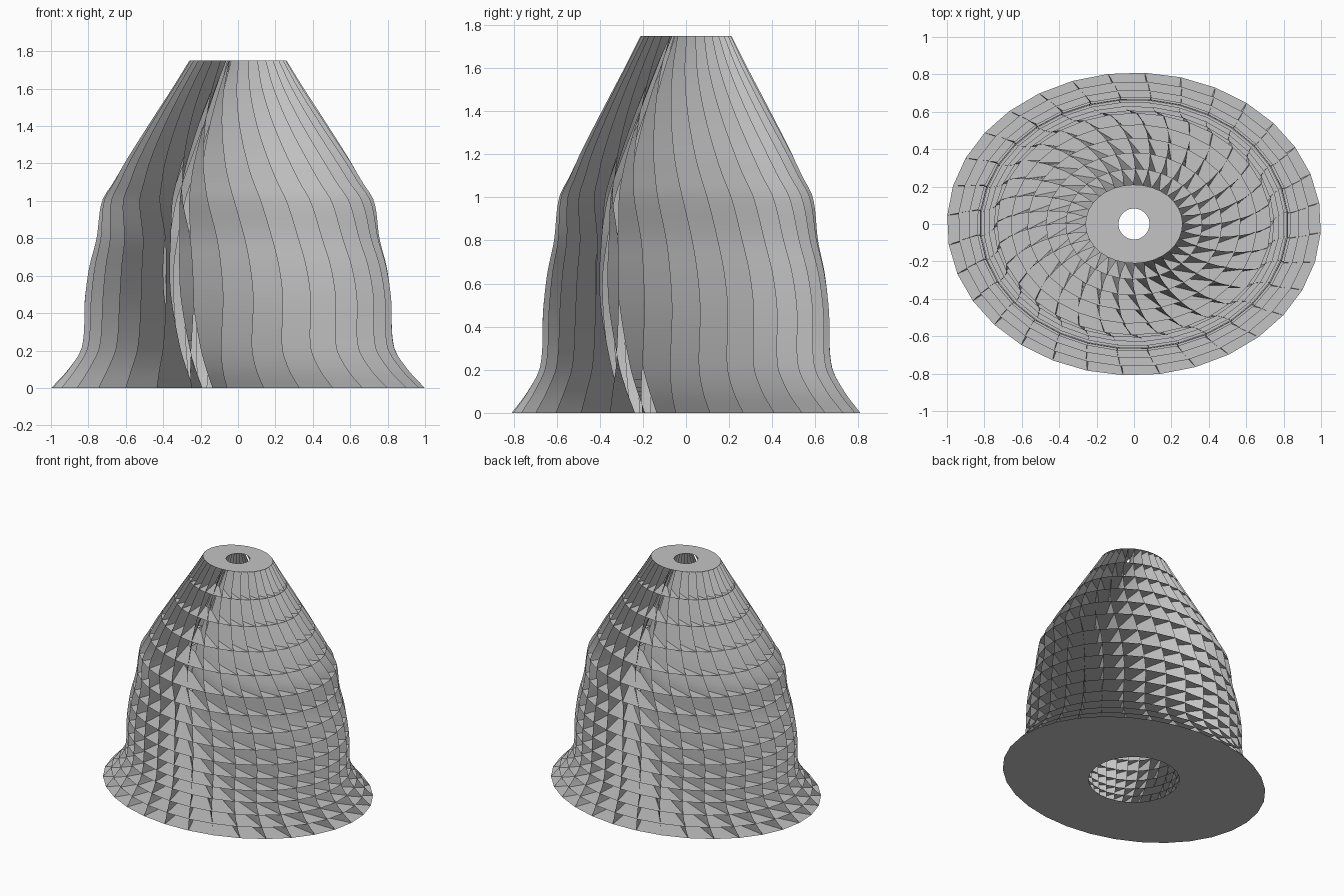
import bpy
import bmesh
from math import radians, cos, sin, tau

cube = bpy.data.objects.get("Cube")
if cube:
    bpy.data.objects.remove(cube, do_unlink=True)

HEIGHT, LAYERS, FINS, ASPECT, SUBSTEPS = 1.75, 15, 32, 0.81, 4

# Profile stations: height, outer radius, bore radius, twist, fin skew (degrees)
STATIONS = [
    (0.00, 1.00, 0.32, 4, 22),
    (0.10, 0.91, 0.35, 2.2, 24),
    (0.22, 0.838, 0.38, 1.2, 26),
    (0.48, 0.822, 0.42, 1.8, 30),
    (0.65, 0.797, 0.425, 0.8, 30),
    (0.80, 0.757, 0.41, -1.2, 30),
    (1.00, 0.727, 0.385, -5.5, 30),
    (1.10, 0.667, 0.355, -8, 30),
    (1.20, 0.61, 0.32, -10.3, 30),
    (1.45, 0.45, 0.22, -14.8, 29),
    (1.62, 0.34, 0.145, -16, 28),
    (1.75, 0.26, 0.083, -14, 28),
]


def slope(i, c):
    """Slope of column c through the neighbours of station i."""
    a, b = STATIONS[max(i - 1, 0)], STATIONS[min(i + 1, len(STATIONS) - 1)]
    return (b[c] - a[c]) / (b[0] - a[0])


def station(z):
    """Smoothly interpolated radius, bore, twist and skew at height z."""
    i = max(k for k in range(len(STATIONS) - 1) if STATIONS[k][0] <= z + 1e-6)
    a, b = STATIONS[i], STATIONS[i + 1]
    h = b[0] - a[0]
    f = (z - a[0]) / h
    ease = f * f * (3 - 2 * f)
    return [a[c] + (b[c] - a[c]) * ease
            + h * f * (1 - f) * ((1 - f) * slope(i, c) - f * slope(i + 1, c))
            for c in (1, 2, 3, 4)]


def fin_row(bm, z, k):
    """Straight edge from the round bore to the oval rim."""
    radius, bore, twist, skew = station(z)
    t = tau * k / FINS + radians(twist + 4)
    s = t - radians(skew)
    return (bm.verts.new((bore * cos(s), bore * sin(s), z)),
            bm.verts.new((radius * cos(t), ASPECT * radius * sin(t), z)))


def level(u):
    """Plate height, with the spacing widening towards the top."""
    return HEIGHT * (0.51 * u + 0.49 * u * u)


def finish(bm, name, material, smooth):
    mesh = bpy.data.meshes.new(name)
    bm.to_mesh(mesh)
    bm.free()
    mesh.materials.append(material)
    for poly in mesh.polygons:
        poly.use_smooth = smooth
    bpy.context.collection.objects.link(bpy.data.objects.new(name, mesh))


grey = bpy.data.materials.new("plain_grey")
grey.use_nodes = True
colour = (0.55, 0.55, 0.55, 1)
grey.diffuse_color = colour
grey.node_tree.nodes["Principled BSDF"].inputs["Base Color"].default_value = colour

# Horizontal plates with a central bore
bm = bmesh.new()
for i in range(LAYERS + 1):
    rows = [fin_row(bm, level(i / LAYERS), k) for k in range(FINS)]
    for a, b in zip(rows, rows[1:] + rows[:1]):
        face = (a[0], a[1], b[1], b[0])
        bm.faces.new(face if i else face[::-1])
finish(bm, "horizontal_plates", grey, False)

# Thin skewed fins standing between the plates
bm = bmesh.new()
steps = LAYERS * SUBSTEPS
for k in range(FINS):
    rows = [fin_row(bm, level(i / steps), k) for i in range(steps + 1)]
    for a, b in zip(rows, rows[1:]):
        bm.faces.new((a[0], a[1], b[1], b[0]))
finish(bm, "upright_fins", grey, True)
